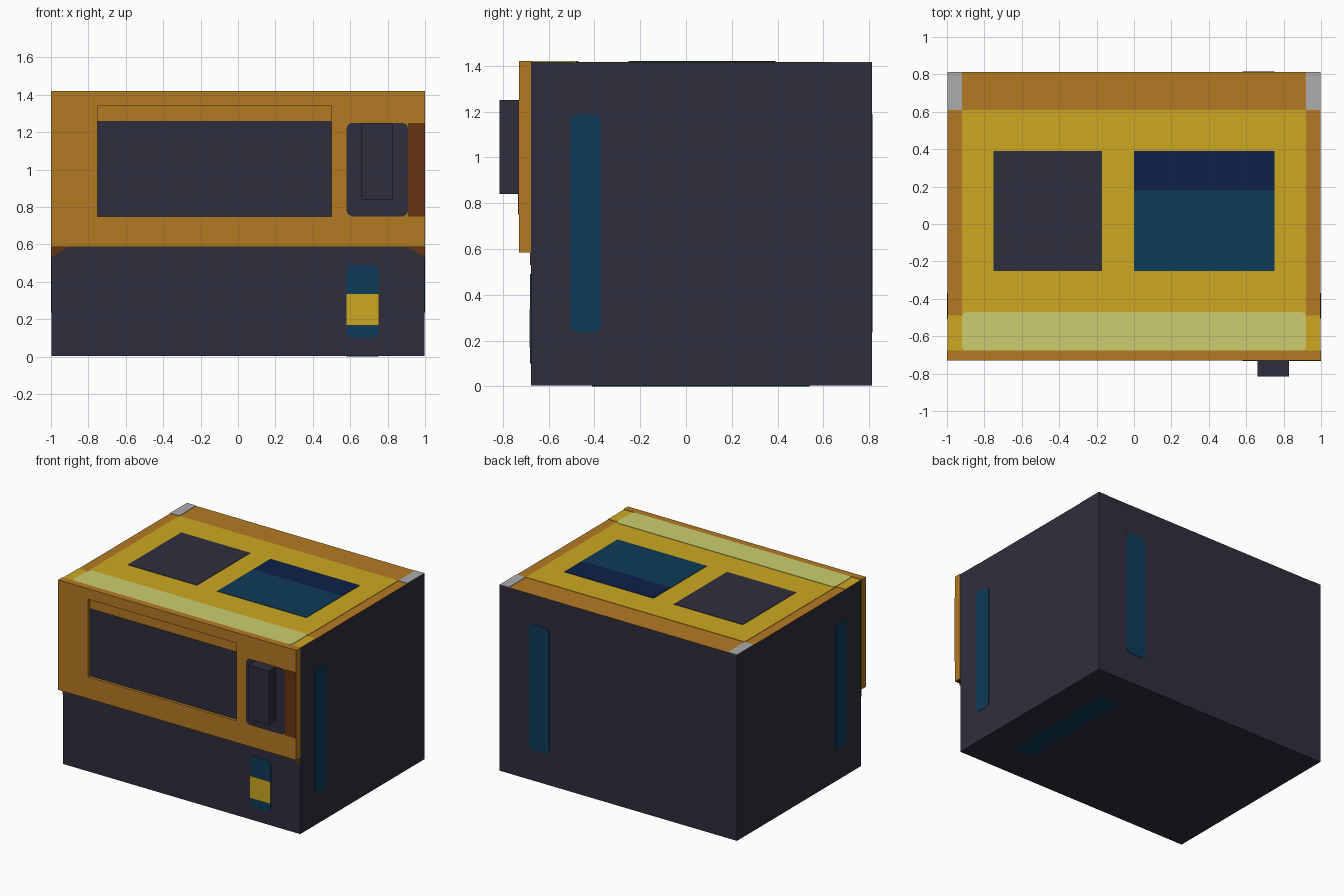
import bpy, bmesh
from mathutils import Vector

cube = bpy.data.objects.get("Cube")
if cube:
    bpy.data.objects.remove(cube, do_unlink=True)


def material(name, r, g, b):
    lin = [((c / 255 + 0.055) / 1.055) ** 2.4 for c in (r, g, b)] + [1]
    m = bpy.data.materials.new(name)
    m.use_nodes = True
    m.diffuse_color = lin
    m.node_tree.nodes["Principled BSDF"].inputs["Base Color"].default_value = lin
    return m


ORANGE = material("orange", 180, 122, 35)
YELLOW = material("yellow", 204, 167, 33)
PALE = material("pale yellow", 204, 206, 110)
DARK = material("dark slate", 47, 46, 61)
TEAL = material("teal", 14, 59, 88)
NAVY = material("navy", 14, 33, 72)
BROWN = material("dark brown", 101, 51, 16)
GREY = material("grey", 172, 172, 172)

T = 0.003                              # thickness of one painted layer
FRONT, BACK, PANEL, TOP = -0.68, 0.815, -0.73, 1.42
SPLIT, GLASS = 0.585, -0.705           # panel underside, recessed window plane


def finish(name, bm, *mats):
    bmesh.ops.recalc_face_normals(bm, faces=bm.faces)
    mesh = bpy.data.meshes.new(name)
    bm.to_mesh(mesh)
    bm.free()
    for m in mats:
        mesh.materials.append(m)
    ob = bpy.data.objects.new(name, mesh)
    bpy.context.collection.objects.link(ob)
    return ob


def box_mesh(lo, hi):
    bm = bmesh.new()
    bmesh.ops.create_cube(bm, size=1)
    lo, hi = Vector(lo), Vector(hi)
    for v in bm.verts:
        v.co = (lo + hi) / 2 + v.co * (hi - lo)
    return bm


# Each side maps (u, v, outward offset) to a point
SIDES = {
    "front": lambda u, v, d: (u, FRONT + T - d, v),
    "panel": lambda u, v, d: (u, PANEL - d, v),
    "glass": lambda u, v, d: (u, GLASS - d, v),
    "back": lambda u, v, d: (u, BACK - T + d, v),
    "right": lambda u, v, d: (1 - T + d, u, v),
    "left": lambda u, v, d: (-1 + T - d, u, v),
    "top": lambda u, v, d: (u, v, TOP - 2 * T + d),
    "bottom": lambda u, v, d: (u, v, T - d),
}


def plate(name, side, outline, mat, level=1):
    """Thin painted polygon lying on one side."""
    bm = bmesh.new()
    base = bm.faces.new([bm.verts.new(SIDES[side](u, v, 0)) for u, v in outline])
    ext = bmesh.ops.extrude_face_region(bm, geom=[base])
    shift = Vector(SIDES[side](0, 0, level * T)) - Vector(SIDES[side](0, 0, 0))
    verts = [g for g in ext["geom"] if isinstance(g, bmesh.types.BMVert)]
    bmesh.ops.translate(bm, verts=verts, vec=shift)
    return finish(name, bm, mat)


def rect(u0, u1, v0, v1, c=0):
    if not c:
        return [(u0, v0), (u1, v0), (u1, v1), (u0, v1)]
    k = c * 0.3
    pts = []
    for u, v, su, sv in ((u0, v0, 1, 1), (u1, v0, -1, 1), (u1, v1, -1, -1), (u0, v1, 1, -1)):
        corner = [(u, v + sv * c), (u + su * k, v + sv * k), (u + su * c, v)]
        pts += corner if su == sv else corner[::-1]
    return pts


# Main body with an orange upper face
bm = box_mesh((-1 + T, FRONT + T, T), (1 - T, BACK - T, TOP - 2 * T))
bm.normal_update()
for f in bm.faces:
    f.material_index = int(f.normal.z > 0.5)
finish("body", bm, DARK, ORANGE)

# Front panel with a recessed window
bm = box_mesh((-1, PANEL, SPLIT), (1, FRONT + T, TOP))
for co, no in (((-0.75, 0, 0), (1, 0, 0)), ((0.5, 0, 0), (1, 0, 0)),
               ((0, 0, 0.75), (0, 0, 1)), ((0, 0, 1.34), (0, 0, 1))):
    bmesh.ops.bisect_plane(bm, geom=bm.verts[:] + bm.edges[:] + bm.faces[:],
                           plane_co=co, plane_no=no)
bm.normal_update()
window = []
for f in bm.faces:
    c = f.calc_center_median()
    if f.normal.y < -0.5 and -0.75 < c.x < 0.5 and 0.75 < c.z < 1.34:
        window.append(f)
    f.material_index = int(f.normal.z < -0.5)
recess = bmesh.ops.extrude_discrete_faces(bm, faces=window)["faces"]
bmesh.ops.translate(bm, verts=recess[0].verts[:], vec=(0, GLASS - PANEL, 0))
finish("front_panel", bm, ORANGE, BROWN)
plate("window_glass", "glass", rect(-0.75, 0.5, 0.75, 1.26), DARK)

# Handle and its backing
plate("handle_backing", "panel", rect(0.58, 0.91, 0.75, 1.25, 0.03), DARK)
plate("latch_shadow_strip", "panel", rect(0.91, 1, 0.75, 1.25), BROWN)
finish("handle", box_mesh((0.66, -0.815, 0.84), (0.83, PANEL, 1.25)), DARK)

# Lower front display and corner gussets
plate("display", "front", rect(0.58, 0.75, 0.1, 0.49, 0.025), TEAL)
plate("display_light", "front", rect(0.58, 0.75, 0.17, 0.335), YELLOW, 2)
for s, label in ((1, "left"), (-1, "right")):
    plate(label + "_gusset", "front",
          [(s, 0.53), (s, SPLIT), (s * 0.91, SPLIT)], BROWN)

# Teal strips on the sides, back and underside
for side in ("left", "right"):
    plate(side + "_face_strip", side, rect(-0.505, -0.37, 0.235, 1.19, 0.03), TEAL)
plate("back_strip", "back", rect(0.58, 0.75, 0.235, 1.19, 0.03), TEAL)
plate("bottom_strip", "bottom", rect(0.58, 0.75, -0.41, 0.54, 0.03), TEAL)

# Top surface
plate("top_sheet", "top", rect(-0.92, 0.92, FRONT, 0.61), YELLOW)
plate("top_pale_band", "top", rect(-0.92, 0.92, FRONT, -0.47, 0.025), PALE, 2)
plate("top_dark_square", "top", rect(-0.75, -0.17, -0.25, 0.39), DARK, 2)
plate("top_teal_pane", "top", rect(0, 0.75, -0.25, 0.18), TEAL, 2)
plate("top_navy_pane", "top", rect(0, 0.75, 0.18, 0.39), NAVY, 2)
for s, label in ((1, "left"), (-1, "right")):
    u0, u1 = sorted((s * 0.92, s * (1 - T)))
    plate(label + "_top_corner", "top", rect(u0, u1, FRONT, -0.49), YELLOW)
    plate(label + "_rear_cap", "top", rect(u0, u1, 0.61, BACK - T), GREY)
